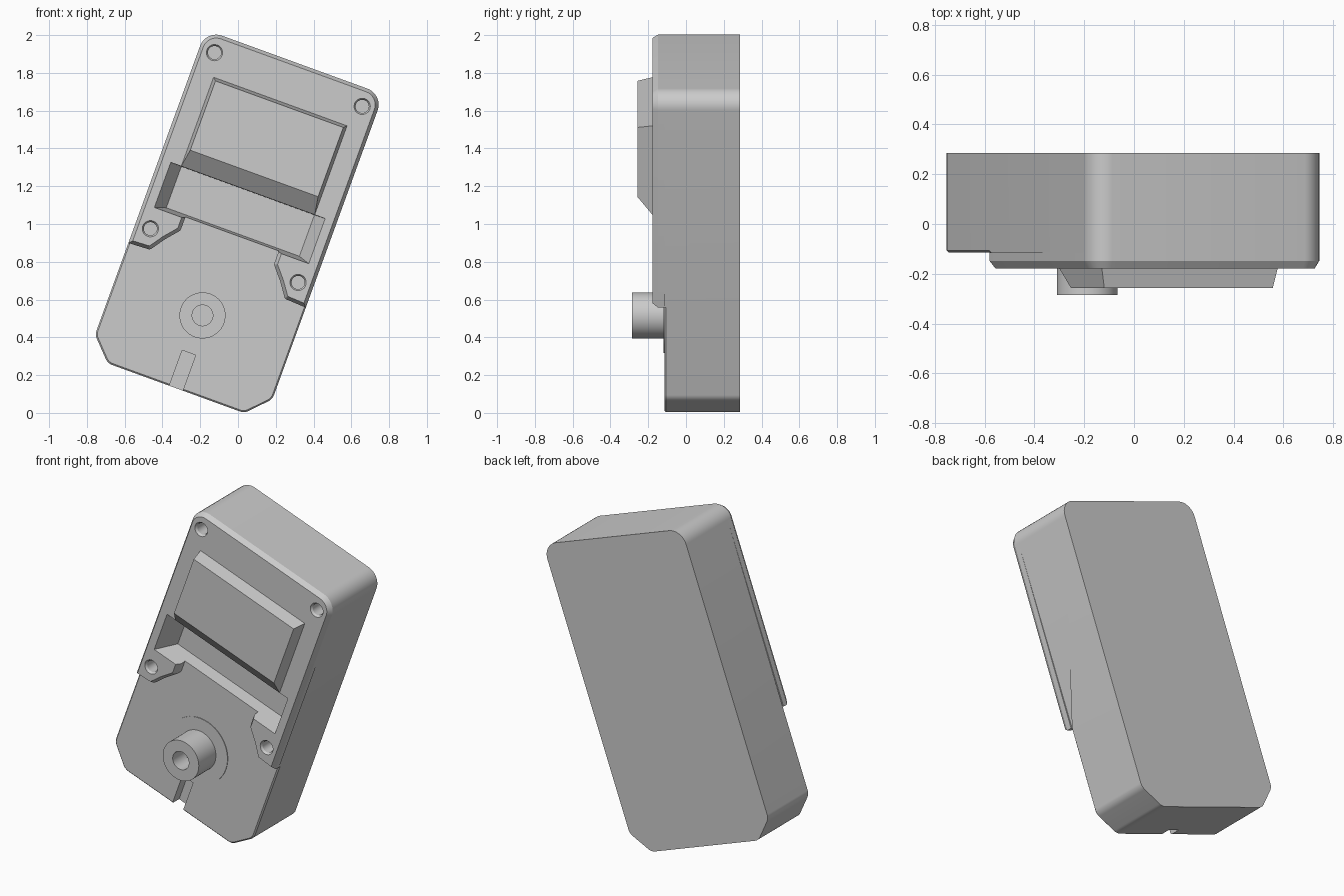
import bpy, bmesh, math
from mathutils import Vector

cube = bpy.data.objects.get("Cube")
if cube:
    bpy.data.objects.remove(cube, do_unlink=True)

# Main depths (y) and the tilted frame shared by every part
BACK, DECK, COVER, WINDOW, KNOB = 0.285, -0.115, -0.178, -0.258, -0.285
TILT = math.radians(20)
ORIGIN = (-0.188, 0, 0.516)

grey = bpy.data.materials.new("plain_grey")
grey.use_nodes = True
GREY = (0.6, 0.6, 0.6, 1)
grey.diffuse_color = GREY
grey.node_tree.nodes["Principled BSDF"].inputs["Base Color"].default_value = GREY


def finish(name, bm):
    """Turn a bmesh into a tilted object with the grey material."""
    bmesh.ops.recalc_face_normals(bm, faces=bm.faces)
    mesh = bpy.data.meshes.new(name)
    bm.to_mesh(mesh)
    bm.free()
    mesh.materials.append(grey)
    ob = bpy.data.objects.new(name, mesh)
    bpy.context.collection.objects.link(ob)
    ob.location = ORIGIN
    ob.rotation_euler = (0, TILT, 0)
    return ob


def rounded(corners, steps=8):
    """Fillet each (u, v, radius) corner of an outline."""
    out = []
    for i, (u, v, r) in enumerate(corners):
        p = Vector((u, v))
        if r == 0:
            out.append(p)
            continue
        a = (Vector(corners[i - 1][:2]) - p).normalized()
        b = (Vector(corners[(i + 1) % len(corners)][:2]) - p).normalized()
        half = a.angle(b) / 2
        centre = p + (a + b).normalized() * (r / math.sin(half))
        start = p + a * (r / math.tan(half)) - centre
        end = p + b * (r / math.tan(half)) - centre
        for k in range(steps + 1):
            blend = start.lerp(end, k / steps)
            out.append(centre + blend.normalized() * r)
    return out


def mirrored(half):
    """Complete a right half outline listed from bottom to top."""
    return half + [(-u, v, r) for u, v, r in reversed(half)]


def rect(hw, v0, v1):
    return [(-hw, v0), (hw, v0), (hw, v1), (-hw, v1)]


def circle(r, u=0, v=0, n=48):
    return [(u + r * math.cos(2 * math.pi * k / n),
             v + r * math.sin(2 * math.pi * k / n)) for k in range(n)]


def loft(sections):
    """Closed solid through a list of (outline, y) sections."""
    bm = bmesh.new()
    rings = [[bm.verts.new((u, y, v)) for u, v in line] for line, y in sections]
    for lo, hi in zip(rings, rings[1:]):
        n = len(lo)
        for i in range(n):
            j = (i + 1) % n
            bm.faces.new((lo[i], lo[j], hi[j], hi[i]))
    bm.faces.new(rings[0])
    front = bm.faces.new(rings[-1])
    bmesh.ops.recalc_face_normals(bm, faces=bm.faces)
    return bm, front


def solid(name, *sections):
    return finish(name, loft(sections)[0])


def cut(ob, cutters):
    bpy.context.view_layer.objects.active = ob
    for c in cutters:
        mod = ob.modifiers.new("cut", "BOOLEAN")
        mod.operation, mod.solver, mod.object = "DIFFERENCE", "EXACT", c
        bpy.ops.object.modifier_apply(modifier=mod.name)


# Housing: rounded top corners, chamfered bottom corners, soft lower front edge
W, TOP, BOTTOM, EAR = 0.5, 1.427, -0.41, 0.226
shell = mirrored([(0.385, BOTTOM, 0.06), (W, -0.29, 0.06), (W, EAR, 0), (W, TOP, 0.09)])
bm, front = loft([(rounded(shell), BACK), (rounded(shell), DECK)])
soft = [e for e in front.edges
        if sum(v.co.z for v in e.verts) / 2 < EAR - 0.01]
bmesh.ops.bevel(bm, geom=soft, offset=0.008, segments=1, affect="EDGES")
housing = finish("housing", bm)

# Raised front cover with two screw ears reaching down
ear = [(0.263, 0.46, 0), (0.263, 0.383, 0.02), (0.325, 0.31, 0.15), (0.38, 0.232, 0.02),
       (W, EAR, 0), (W, TOP, 0.09)]
outline = rounded(mirrored(ear))
bm, front = loft([(outline, DECK), (outline, COVER + 0.03)])
bmesh.ops.inset_region(bm, faces=[front], thickness=0.018, depth=0.03, use_even_offset=True)
cover = finish("front_cover", bm)

# Cutters: trench below the window, screw holes, bottom slot
trench = solid("trench_cutter", (rect(0.375, 0.47, 0.702), -0.04),
               (rect(0.435, 0.45, 0.704), COVER), (rect(0.435, 0.45, 0.704), COVER - 0.05))
holes = [solid("screw_hole_cutter", (circle(0.035, su * 0.416, v, 32), -0.08),
               (circle(0.035, su * 0.416, v, 32), COVER + 0.012),
               (circle(0.043, su * 0.416, v, 32), COVER),
               (circle(0.043, su * 0.416, v, 32), COVER - 0.05))
         for su in (-1, 1) for v in (0.337, 1.329)]
slot = solid("slot_cutter", (rect(0.038, -0.5, -0.21), -0.05),
             (rect(0.038, -0.5, -0.21), DECK - 0.05))
cut(housing, [trench, slot] + holes)
cut(cover, [trench] + holes)
for c in [trench, slot] + holes:
    bpy.data.objects.remove(c, do_unlink=True)

# Raised display window with a sloping lower side
window = solid("display_window", (rect(0.376, 0.704, 1.205), COVER),
               (rect(0.36, 0.8, 1.19), WINDOW))

# Round collar and hollow knob; the last sections fold back into the bore
collar = solid("knob_collar", (circle(0.2), DECK + 0.01), (circle(0.2), DECK - 0.004))
knob = solid("knob", (circle(0.122), DECK), (circle(0.122), KNOB),
             (circle(0.055), KNOB), (circle(0.055), KNOB + 0.12))

# Smooth the rounded walls, keep hard edges
bpy.ops.object.select_all(action="DESELECT")
for ob in (housing, cover, window, collar, knob):
    ob.select_set(True)
bpy.context.view_layer.objects.active = housing
bpy.ops.object.shade_smooth_by_angle(angle=math.radians(28))
